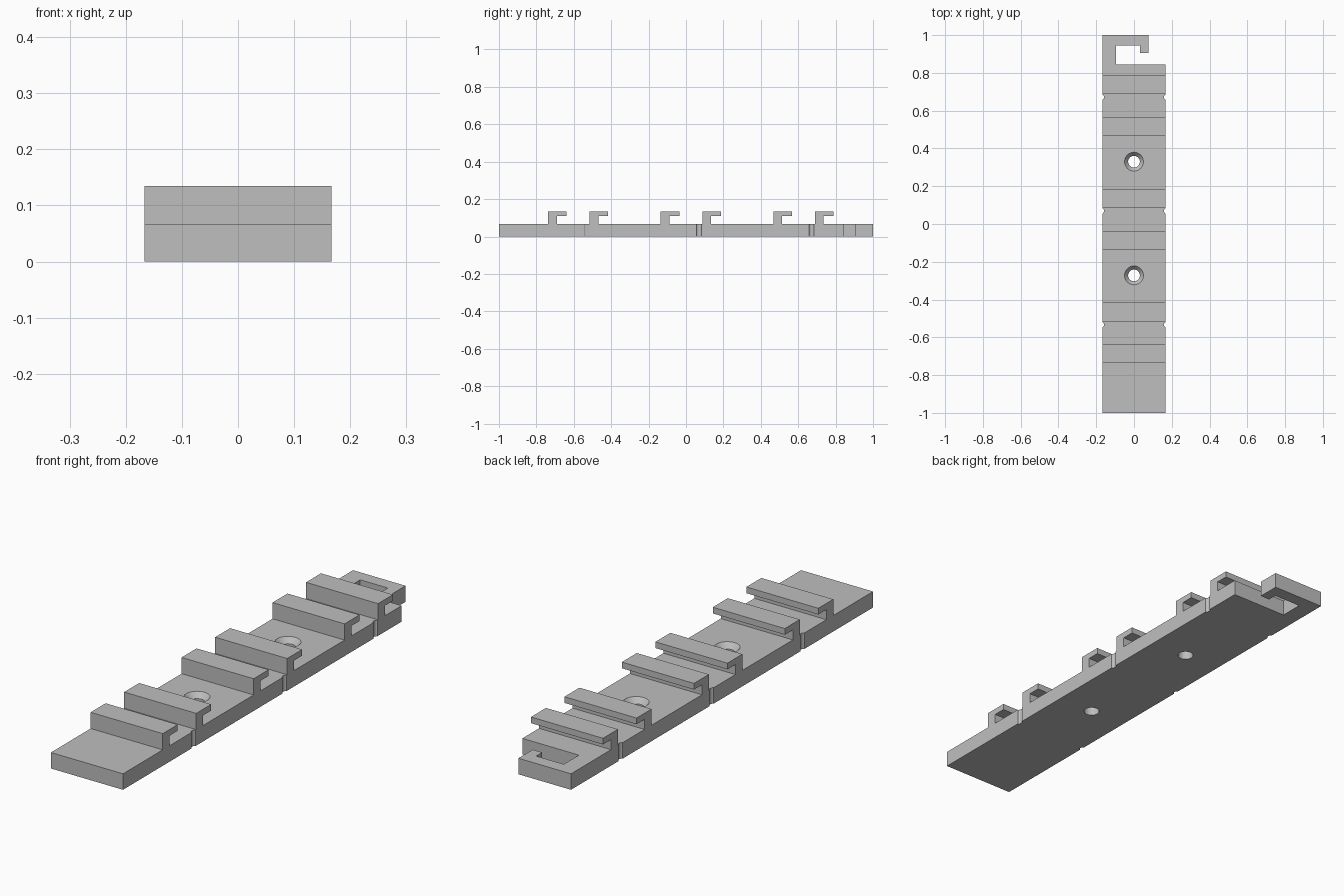
import bpy, bmesh, math
from mathutils import Vector

cube = bpy.data.objects.get("Cube")
if cube:
    bpy.data.objects.remove(cube, do_unlink=True)

HALF_W, BASE_H, TOP = 0.167, 0.067, 0.135
PERIOD = 0.602

grey = bpy.data.materials.new("light grey plastic")
grey.use_nodes = True
COLOUR = (0.52, 0.52, 0.52, 1)
grey.diffuse_color = COLOUR
grey.node_tree.nodes["Principled BSDF"].inputs["Base Color"].default_value = COLOUR


def extrude_profile(name, points, direction):
    """Fill a closed profile and extrude it into a solid."""
    bm = bmesh.new()
    face = bm.faces.new([bm.verts.new(p) for p in points])
    result = bmesh.ops.extrude_face_region(bm, geom=[face])
    moved = [g for g in result["geom"] if isinstance(g, bmesh.types.BMVert)]
    bmesh.ops.translate(bm, verts=moved, vec=Vector(direction))
    bmesh.ops.recalc_face_normals(bm, faces=bm.faces)
    mesh = bpy.data.meshes.new(name)
    bm.to_mesh(mesh)
    bm.free()
    mesh.materials.append(grey)
    obj = bpy.data.objects.new(name, mesh)
    bpy.context.collection.objects.link(obj)
    return obj


def notch(side, y):
    """Small rounded groove in a long edge, listed from low y to high y."""
    steps = 6
    return [(side * (HALF_W - 0.008 * math.sin(math.pi * i / steps)),
             y - 0.013 * math.cos(math.pi * i / steps)) for i in range(steps + 1)]


# Base plate outline with edge notches and the hooked end
notch_ys = [-0.533 + PERIOD * i for i in range(3)]
right_edge = [p for y in notch_ys for p in notch(1, y)]
left_edge = [p for y in notch_ys for p in notch(-1, y)]
end_hook = [(HALF_W, 0.845), (-0.095, 0.845), (-0.095, 0.945), (0.033, 0.945),
            (0.033, 0.905), (0.077, 0.905), (0.077, 1), (-HALF_W, 1)]
outline = [(-HALF_W, -1), (HALF_W, -1)] + right_edge + end_hook + left_edge[::-1]
base = extrude_profile("base_plate", [(x, y, 0) for x, y in outline], (0, 0, BASE_H))


def lathe_cutter(name, y, profile, sides=32):
    """Solid of revolution about a vertical axis."""
    bm = bmesh.new()
    rings = [[bm.verts.new((r * math.cos(math.tau * i / sides),
                            y + r * math.sin(math.tau * i / sides), z))
              for i in range(sides)] for r, z in profile]
    for low, high in zip(rings, rings[1:]):
        for i in range(sides):
            j = (i + 1) % sides
            bm.faces.new((low[i], low[j], high[j], high[i]))
    bm.faces.new(rings[0][::-1])
    bm.faces.new(rings[-1])
    mesh = bpy.data.meshes.new(name)
    bm.to_mesh(mesh)
    bm.free()
    mesh.materials.append(grey)
    obj = bpy.data.objects.new(name, mesh)
    bpy.context.collection.objects.link(obj)
    obj.hide_render = True
    obj.hide_set(True)
    return obj


# Countersunk screw holes
for i, y in enumerate((-0.272, 0.33)):
    cutter = lathe_cutter(f"screw_hole_cutter_{i + 1}", y,
                          [(0.031, -0.02), (0.031, 0.045), (0.05, BASE_H), (0.05, 0.1)])
    cut = base.modifiers.new(f"screw_hole_{i + 1}", "BOOLEAN")
    cut.operation = "DIFFERENCE"
    cut.solver = "EXACT"
    cut.object = cutter

# Bake the holes, then drop the cutters
bpy.context.view_layer.update()
graph = bpy.context.evaluated_depsgraph_get()
baked = bpy.data.meshes.new_from_object(base.evaluated_get(graph))
cutters = [m.object for m in base.modifiers]
base.modifiers.clear()
base.data = baked
for cutter in cutters:
    bpy.data.objects.remove(cutter, do_unlink=True)

# Three pairs of overhanging rail hooks
profile = [(0, BASE_H), (0.046, BASE_H), (0.046, 0.109), (0.099, 0.109),
           (0.099, TOP), (0, TOP)]
for pair in range(3):
    for label, offset in (("front", -0.737), ("back", -0.515)):
        y0 = offset + PERIOD * pair
        extrude_profile(f"{label}_rail_hook_{pair + 1}",
                        [(-HALF_W, y0 + y, z) for y, z in profile],
                        (2 * HALF_W, 0, 0))
